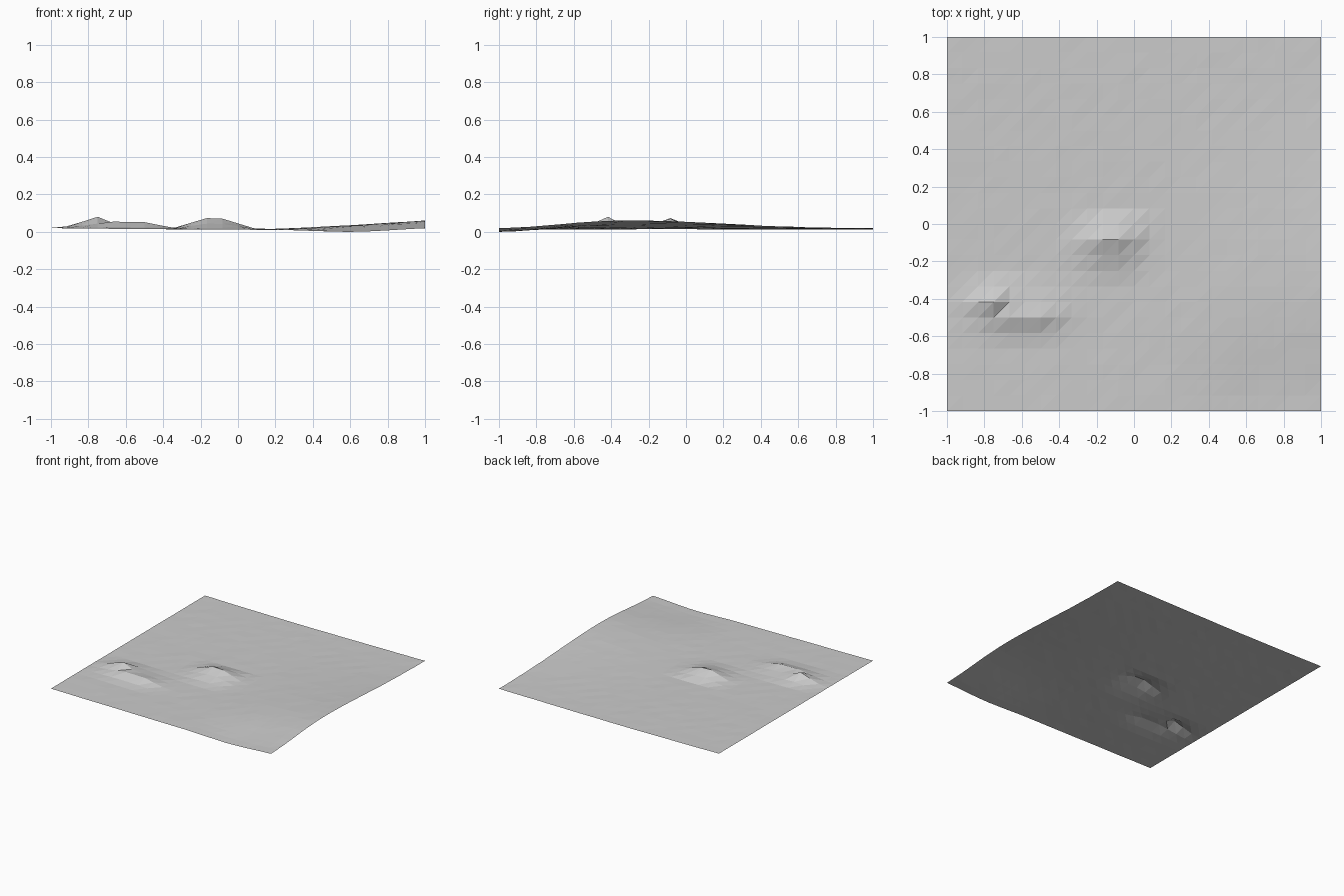
import bpy, bmesh, math, random

if "Cube" in bpy.data.objects:
    bpy.data.objects.remove(bpy.data.objects["Cube"])

random.seed(4)
N = 24            # cells per side
STEP = 2 / N

# Hill heights: (row y index, first column x index, heights above the plain)
HILLS = [
    # central hill, ridge along y = -0.08
    (12, 8, [.004, .014, .026, .026, .016, .004]),
    (11, 8, [.010, .036, .061, .057, .032, .006]),
    (10, 8, [.006, .018, .030, .030, .018, .004]),
    (9, 8, [.001, .005, .009, .009, .005, .001]),
    # left hill, peak and lower shelf
    (8, 1, [.003, .009, .017, .015, .008, .005, .003, .001]),
    (7, 1, [.010, .036, .062, .030, .020, .018, .010, .003]),
    (6, 1, [.004, .014, .026, .037, .037, .036, .020, .006]),
    (5, 1, [.001, .004, .007, .009, .009, .008, .005, .001]),
]
bumps = {}
for j, i0, hs in HILLS:
    for k, h in enumerate(hs):
        bumps[(i0 + k, j)] = h


def height(i, j):
    x, y = -1 + i * STEP, -1 + j * STEP
    z = .017 + .008 * max(0, -x) ** 1.5 + .005 * max(0, x)
    # swell on the right edge
    ramp = min(1, max(0, (x - .1) / .9)) ** 1.3
    width = .5 if y < -.3 else .7
    z += .043 * ramp * math.exp(-((y + .3) / width) ** 2)
    # dip along the front edge
    z -= .018 * math.exp(-((x - .62) / .33) ** 2 - ((y + 1) / .3) ** 2)
    return z + random.uniform(-.0008, .0008) + bumps.get((i, j), 0)


# Terrain sheet: triangulated grid, all diagonals running the same way
heights = {(i, j): height(i, j) for j in range(N + 1) for i in range(N + 1)}
low = min(heights.values())
bm = bmesh.new()
v = {(i, j): bm.verts.new((-1 + i * STEP, -1 + j * STEP, h - low))
     for (i, j), h in heights.items()}
for j in range(N):
    for i in range(N):
        a, b, c, d = v[i, j], v[i + 1, j], v[i + 1, j + 1], v[i, j + 1]
        bm.faces.new((a, b, c))
        bm.faces.new((a, c, d))
mesh = bpy.data.meshes.new("terrain")
bm.to_mesh(mesh)
bm.free()

ground = bpy.data.materials.new("light grey")
ground.diffuse_color = (.6, .6, .6, 1)
ground.use_nodes = True
ground.node_tree.nodes["Principled BSDF"].inputs["Base Color"].default_value = ground.diffuse_color
mesh.materials.append(ground)
bpy.context.collection.objects.link(bpy.data.objects.new("terrain", mesh))
